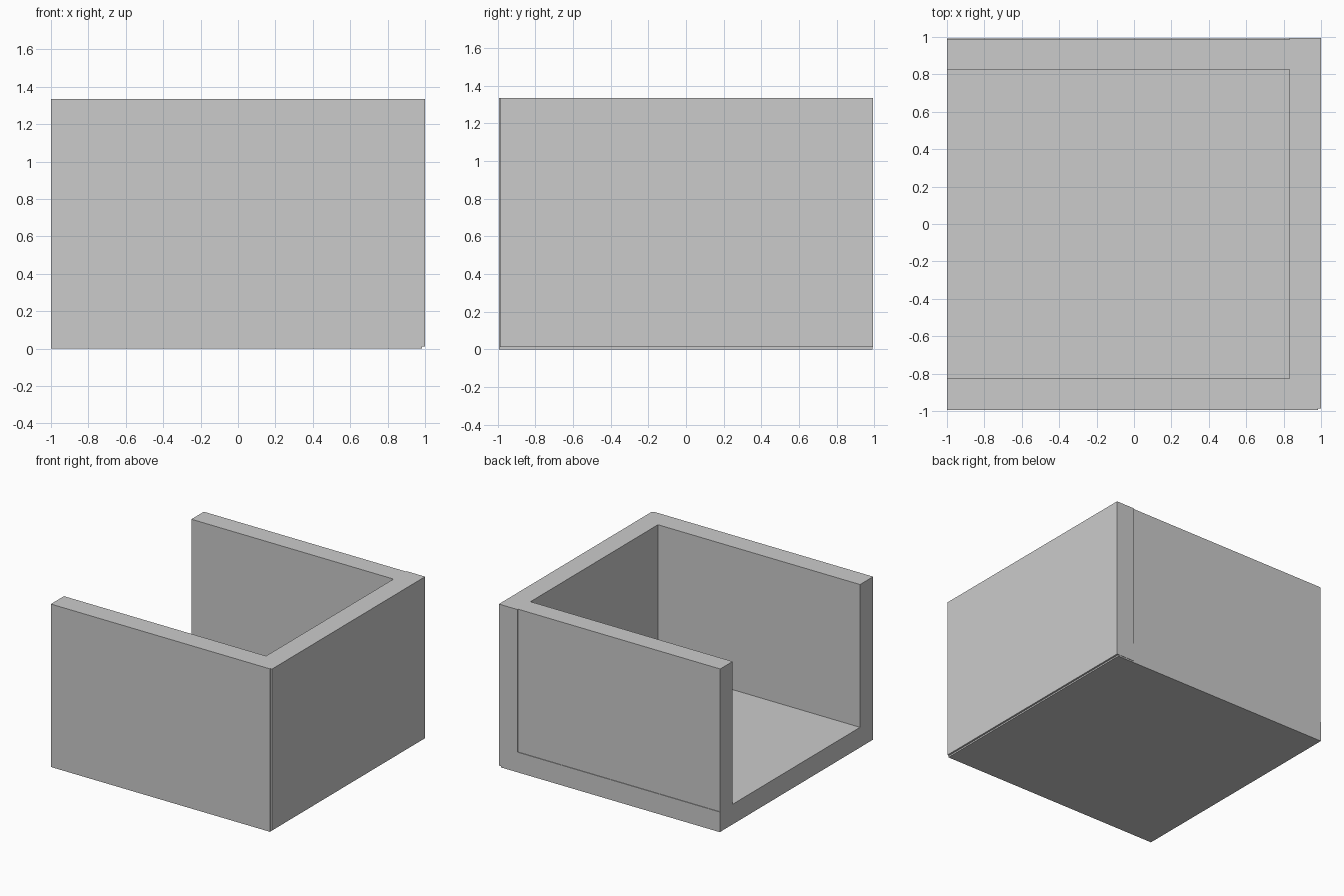
import bpy
import bmesh
from mathutils import Vector

if "Cube" in bpy.data.objects:
    bpy.data.objects.remove(bpy.data.objects["Cube"])


def slab(name, low, high):
    """Axis-aligned box between two opposite corners."""
    low, high = Vector(low), Vector(high)
    mid, size = (low + high) / 2, high - low
    bm = bmesh.new()
    bmesh.ops.create_cube(bm, size=1.0)
    bmesh.ops.scale(bm, vec=size, verts=bm.verts)
    mesh = bpy.data.meshes.new(name)
    bm.to_mesh(mesh)
    bm.free()
    obj = bpy.data.objects.new(name, mesh)
    obj.location = mid
    bpy.context.collection.objects.link(obj)
    return obj


TOP = 1.335     # wall height
FLOOR = 0.165   # floor thickness
INNER = 0.825   # inner face of the walls

# Floor, open to the left
slab("floor", (-1.0, -INNER, 0.0), (0.985, 0.991, FLOOR))

# Front wall reaches the ground, back wall stands on the floor slightly set in
slab("front_wall", (-1.0, -0.994, 0.0), (0.985, -INNER, TOP))
slab("back_wall", (-1.0, INNER, FLOOR), (0.832, 0.986, TOP))

# Right wall closes the end and is offset a touch outward and upward
slab("right_wall", (0.832, -0.987, 0.012), (1.0, 0.994, TOP))
